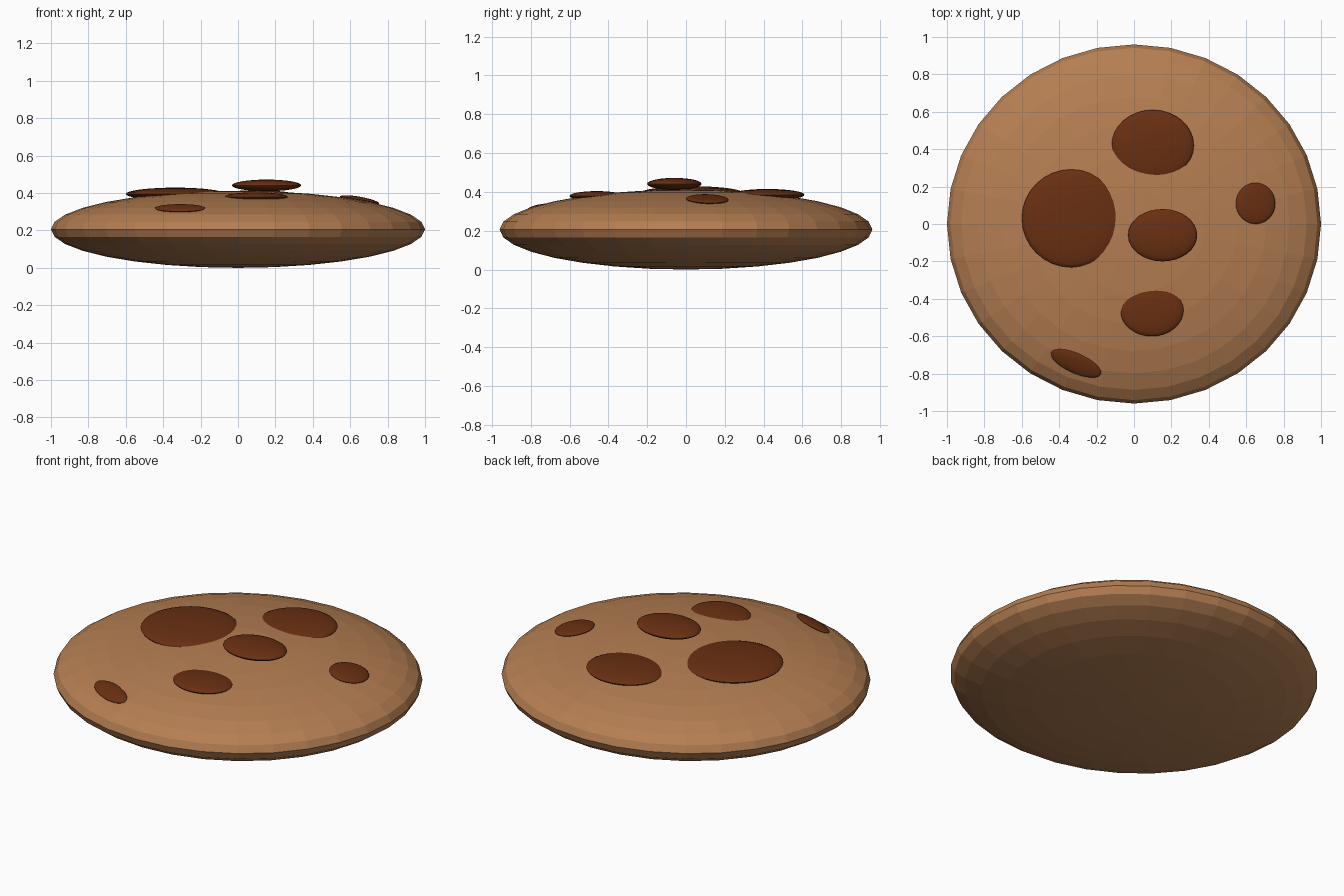
import bpy, math
from mathutils import Vector, Matrix

if "Cube" in bpy.data.objects:
    bpy.data.objects.remove(bpy.data.objects["Cube"])


def material(name, rgb):
    m = bpy.data.materials.new(name)
    m.diffuse_color = (*rgb, 1)
    m.use_nodes = True
    m.node_tree.nodes["Principled BSDF"].inputs["Base Color"].default_value = m.diffuse_color
    return m


dough_mat = material("baked dough", (0.46, 0.21, 0.085))
chip_mat = material("dark chocolate", (0.14, 0.029, 0.006))

# Dough: a flattened faceted sphere
RX, RY, RZ, ZC = 1.0, 0.96, 0.206, 0.206


def ellipsoid(name, centre, radii, mat, segs, rings, normal=(0, 0, 1), spin=0):
    bpy.ops.mesh.primitive_uv_sphere_add(segments=segs, ring_count=rings, radius=1)
    ob = bpy.context.object
    ob.name = name
    tilt = Vector((0, 0, 1)).rotation_difference(Vector(normal)).to_matrix().to_4x4()
    turn = Matrix.Rotation(math.radians(spin), 4, 'Z')
    ob.data.transform(Matrix.Translation(centre) @ tilt @ turn @ Matrix.Diagonal((*radii, 1)))
    ob.data.materials.append(mat)
    return ob


def dough_normal(x, y):
    z = RZ * math.sqrt(1 - (x / RX) ** 2 - (y / RY) ** 2)
    return (x / RX ** 2, y / RY ** 2, z / RZ ** 2)


ellipsoid("cookie_dough", (0, 0, ZC), (RX, RY, RZ), dough_mat, 32, 16)

# Chips: name, centre, radii, follows the dough slope, spin in degrees
chips = [
    ("chip_centre", (0.153, -0.06, 0.441), (0.185, 0.14, 0.031), False, 0),
    ("chip_large", (-0.335, 0.03, 0.395), (0.265, 0.262, 0.034), False, 0),
    ("chip_back", (0.10, 0.42, 0.385), (0.22, 0.19, 0.03), False, 0),
    ("chip_front", (0.095, -0.46, 0.379), (0.17, 0.14, 0.025), False, 0),
    ("chip_right", (0.65, 0.11, 0.362), (0.107, 0.11, 0.018), True, 0),
    ("chip_edge", (-0.31, -0.745, 0.319), (0.145, 0.056, 0.014), True, -24),
]
for name, centre, radii, sloped, spin in chips:
    normal = dough_normal(*centre[:2]) if sloped else (0, 0, 1)
    chip = ellipsoid(name, centre, radii, chip_mat, 32, 16, normal, spin)
    bpy.ops.object.shade_smooth_by_angle(angle=math.radians(40))
